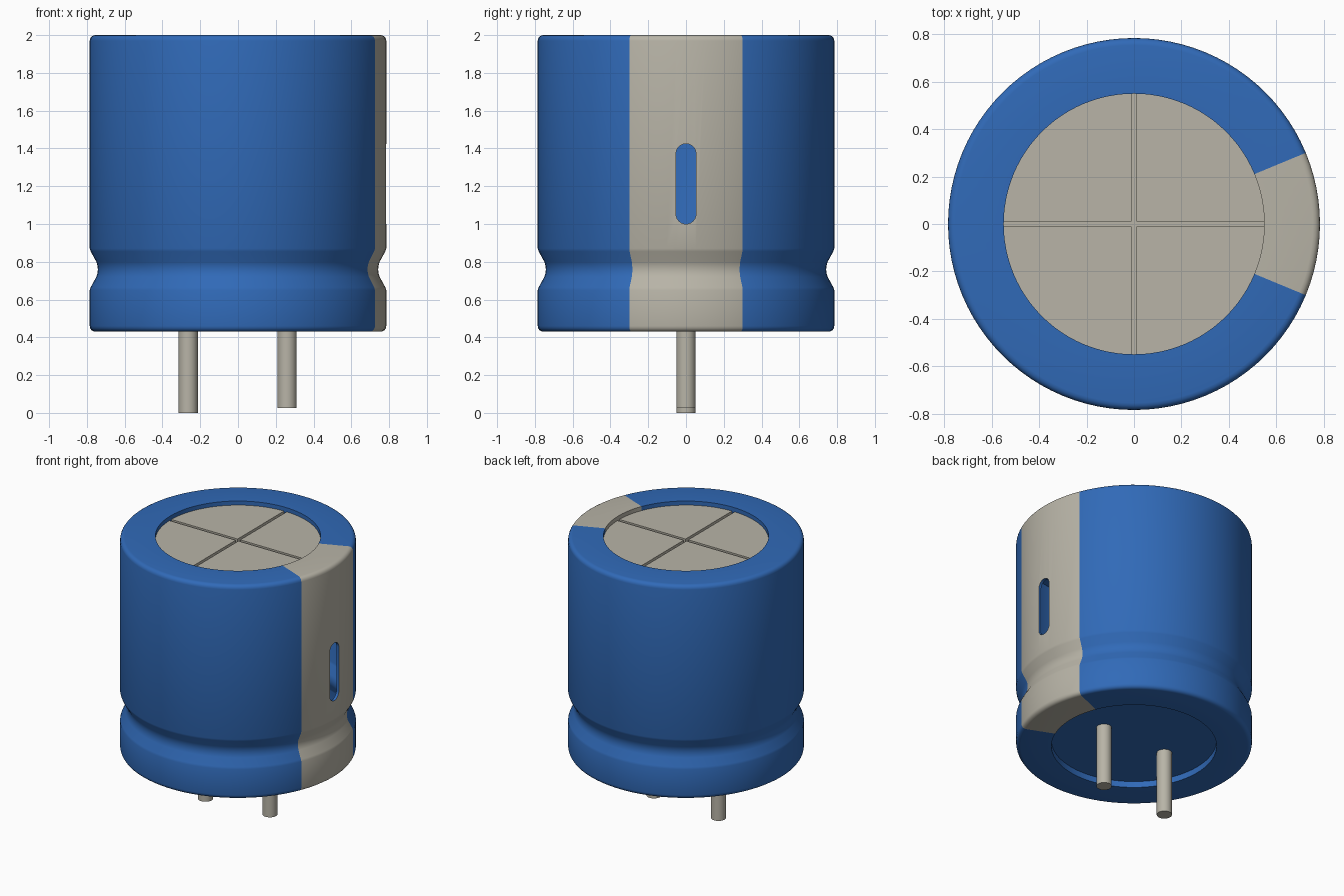
import bpy, bmesh
from math import sin, cos, pi, radians, atan2
from mathutils import Matrix

cube = bpy.data.objects.get("Cube")
if cube:
    bpy.data.objects.remove(cube)


def material(name, rgb):
    m = bpy.data.materials.new(name)
    m.use_nodes = True
    m.diffuse_color = (*rgb, 1)
    m.node_tree.nodes["Principled BSDF"].inputs["Base Color"].default_value = (*rgb, 1)
    return m


BLUE = material("blue sleeve", (0.030, 0.144, 0.479))
GREY = material("warm grey metal", (0.479, 0.456, 0.386))
SEGMENTS = 96
R, RIM, BOTTOM, TOP = 0.785, 0.55, 0.43, 2.0


def finish(name, bm, *mats):
    bmesh.ops.recalc_face_normals(bm, faces=bm.faces)
    mesh = bpy.data.meshes.new(name)
    bm.to_mesh(mesh)
    bm.free()
    ob = bpy.data.objects.new(name, mesh)
    bpy.context.collection.objects.link(ob)
    for m in mats:
        mesh.materials.append(m)
    return ob


def smooth(ob):
    bpy.ops.object.select_all(action='DESELECT')
    ob.select_set(True)
    bpy.context.view_layer.objects.active = ob
    bpy.ops.object.shade_smooth_by_angle(angle=radians(35))


def cylinder(name, radius, z0, z1, x, mat, sides):
    bm = bmesh.new()
    bmesh.ops.create_cone(bm, cap_ends=True, segments=sides, radius1=radius, radius2=radius,
                          depth=z1 - z0, matrix=Matrix.Translation((x, 0, (z0 + z1) / 2)))
    ob = finish(name, bm, mat)
    smooth(ob)
    return ob


# Sleeve: hollow can with rounded rims and a crimp groove, turned around z
def fillet(r, z, start):
    f = 0.03
    return [(r + f * cos(radians(start + a)), z + f * sin(radians(start + a)))
            for a in (0, 22.5, 45, 67.5, 90)]


groove = [(0.65, 0), (0.665, 0.005), (0.72, 0.035), (0.74, 0.041), (0.76, 0.043),
          (0.78, 0.041), (0.80, 0.035), (0.855, 0.005), (0.87, 0)]
outer = ([(RIM, BOTTOM)] + fillet(R - 0.03, BOTTOM + 0.03, -90)
         + [(R - d, z) for z, d in groove]
         + fillet(R - 0.03, TOP - 0.03, 0) + [(RIM, TOP)])
wall = 0.02
inner = ([(RIM, TOP - 0.05), (R - wall, TOP - 0.05)]
         + [(R - wall - d, z) for z, d in reversed(groove)]
         + [(R - wall, BOTTOM + 0.06), (RIM, BOTTOM + 0.06)])
bm = bmesh.new()
rings = []
for i in range(SEGMENTS):
    a = 2 * pi * i / SEGMENTS
    rings.append([bm.verts.new((r * cos(a), r * sin(a), z)) for r, z in outer + inner])
n = len(rings[0])
for i in range(SEGMENTS):
    p, q = rings[i], rings[(i + 1) % SEGMENTS]
    for j in range(n):
        k = (j + 1) % n
        face = bm.faces.new((p[j], q[j], q[k], p[k]))
        c = face.calc_center_median()
        # polarity stripe on the outside of the +x side
        on_stripe = abs(atan2(c.y, c.x)) < radians(22.5)
        face.material_index = int(on_stripe and (j < len(outer) or j == n - 1))
sleeve = finish("sleeve", bm, BLUE, GREY)

# Minus mark: rounded slot through the stripe
bm = bmesh.new()
h, z0, z1 = 0.053, 1.0, 1.425
outline = []
for cz, start in ((z1 - h, 0), (z0 + h, 180)):
    for i in range(13):
        a = radians(start + 15 * i)
        outline.append(bm.verts.new((0.6, h * cos(a), cz + h * sin(a))))
slot = bm.faces.new(outline)
side = bmesh.ops.extrude_face_region(bm, geom=[slot])
bmesh.ops.translate(bm, vec=(0.4, 0, 0),
                    verts=[g for g in side["geom"] if isinstance(g, bmesh.types.BMVert)])
cutter = finish("slot_cutter", bm, BLUE)
cutter.hide_render = True
cut = sleeve.modifiers.new("slot", 'BOOLEAN')
cut.operation = 'DIFFERENCE'
cut.solver = 'EXACT'
cut.object = cutter
bpy.context.view_layer.objects.active = sleeve
bpy.ops.object.modifier_apply(modifier=cut.name)
bpy.data.objects.remove(cutter)
smooth(sleeve)

# Top vent plate: recessed disc scored by a cross
bm = bmesh.new()
bmesh.ops.create_circle(bm, cap_ends=True, segments=SEGMENTS, radius=RIM + 0.001,
                        matrix=Matrix.Translation((0, 0, TOP - 0.055)))
g = 0.011
for axis in ((1, 0, 0), (0, 1, 0)):
    for s in (-g, g):
        bmesh.ops.bisect_plane(bm, geom=bm.verts[:] + bm.edges[:] + bm.faces[:],
                               plane_co=[s * v for v in axis], plane_no=axis)
quarters = [f for f in bm.faces
            if min(abs(f.calc_center_median().x), abs(f.calc_center_median().y)) > g]
raised = bmesh.ops.extrude_face_region(bm, geom=quarters)
bmesh.ops.translate(bm, vec=(0, 0, 0.025),
                    verts=[v for v in raised["geom"] if isinstance(v, bmesh.types.BMVert)])
bmesh.ops.delete(bm, geom=quarters, context='FACES')
finish("vent_plate", bm, GREY)

# Bottom plug and the two leads
cylinder("bottom_plug", RIM + 0.001, BOTTOM + 0.045, BOTTOM + 0.08, 0, BLUE, SEGMENTS)
cylinder("right_lead", 0.051, 0.0, BOTTOM + 0.06, -0.264, GREY, 32)
cylinder("left_lead", 0.051, 0.025, BOTTOM + 0.06, 0.26, GREY, 32)
